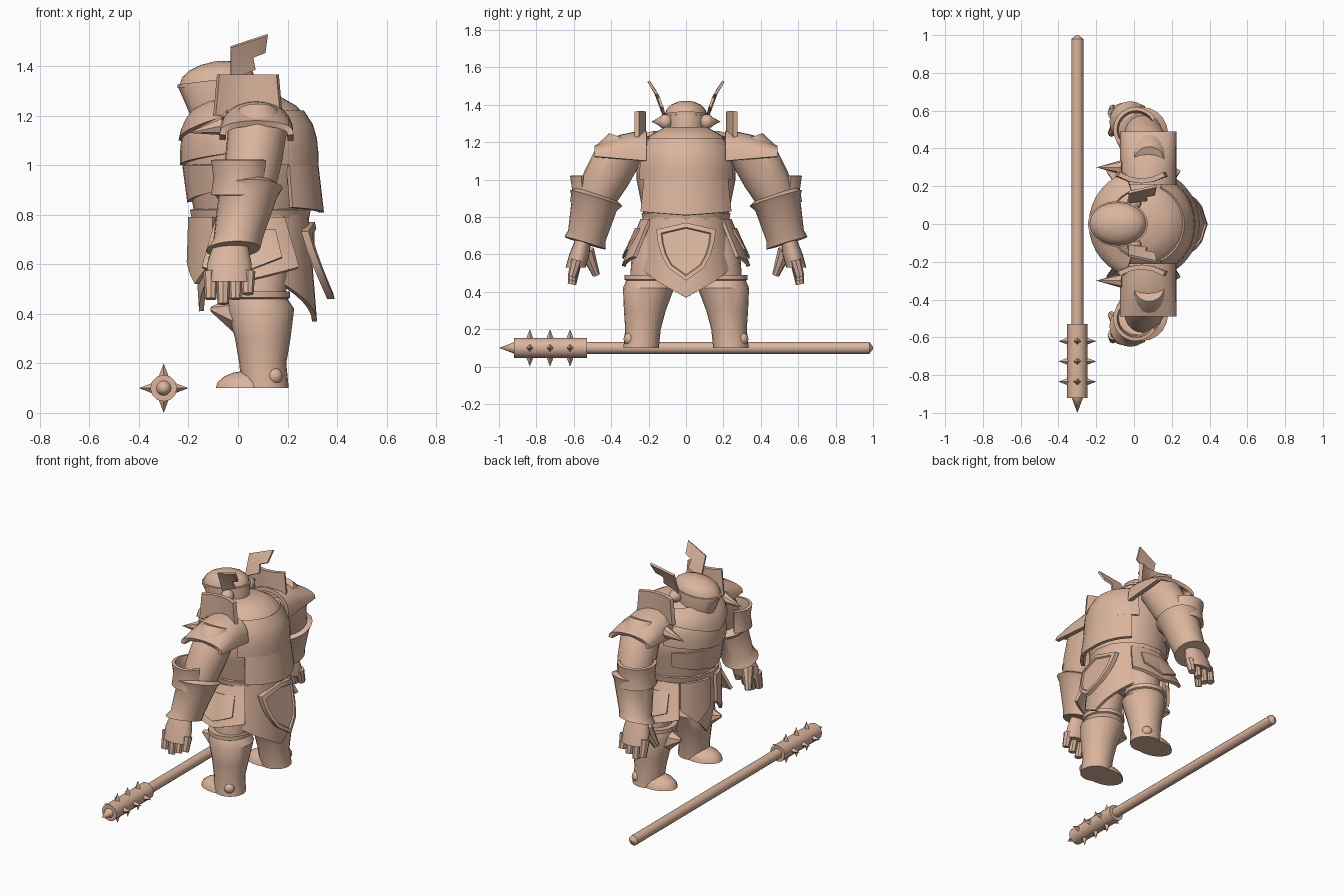
import bpy, bmesh
from math import sin, cos, pi, radians, sqrt
from mathutils import Vector, Matrix

cube = bpy.data.objects.get("Cube")
if cube:
    bpy.data.objects.remove(cube)

TAN = (.71, .46, .34, 1)
clay = bpy.data.materials.new("warm clay")
clay.use_nodes = True
clay.diffuse_color = TAN
clay.node_tree.nodes["Principled BSDF"].inputs["Base Color"].default_value = TAN
parts = []


def finish(name, bm, mirror=False, thick=None):
    """Turn a bmesh into an object, optionally thickened and mirrored across y."""
    bmesh.ops.recalc_face_normals(bm, faces=bm.faces)
    if thick:
        bmesh.ops.solidify(bm, geom=bm.faces[:], thickness=thick)
        bmesh.ops.recalc_face_normals(bm, faces=bm.faces)
    mesh = bpy.data.meshes.new(name)
    bm.to_mesh(mesh)
    bm.free()
    mesh.materials.append(clay)
    part = bpy.data.objects.new(name, mesh)
    bpy.context.collection.objects.link(part)
    if mirror:
        part.modifiers.new("mirror", 'MIRROR').use_axis = (False, True, False)
    parts.append(part)


def skin(bm, rows, closed):
    """Join rows of points with quads; closed rows become a capped solid."""
    rings = [[bm.verts.new(point) for point in row] for row in rows]
    count = len(rings[0])
    for low, high in zip(rings, rings[1:]):
        for i in range(count if closed else count - 1):
            j = (i + 1) % count
            bm.faces.new((low[i], low[j], high[j], high[i]))
    if closed:
        bm.faces.new(rings[0][::-1])
        bm.faces.new(rings[-1])


def loft(name, rings, squash=1, lean_x=0, lean_y=0, mirror=False, sides=20):
    """Solid through rings given as (x, y, z, radius)."""
    turns = [2 * pi * i / sides for i in range(sides)]
    bm = bmesh.new()
    skin(bm, [[(x + r * cos(a), y + r * squash * sin(a), z + r * (lean_x * cos(a) + lean_y * sin(a)))
               for a in turns] for x, y, z, r in rings], True)
    finish(name, bm, mirror)


def shell(name, rings, middle, spread, drop=0, lean_y=0, thick=.02, mirror=False, steps=14):
    """Curved plate through rings; the lower edge is pointed by drop."""
    bm = bmesh.new()
    rows = []
    for k, (x, y, z, r) in enumerate(rings):
        row = []
        for i in range(steps + 1):
            side = 2 * i / steps - 1
            a = radians(middle + spread * side)
            lift = drop * abs(side) * k / (len(rings) - 1)
            row.append((x + r * cos(a), y + r * sin(a), z + lift + lean_y * r * sin(a)))
        rows.append(row)
    skin(bm, rows, False)
    finish(name, bm, mirror, thick)


def girth(z):
    """Radius of the barrel-shaped body at a height."""
    return .265 * sqrt(1 - ((z - 1) / .3) ** 3) if z > 1 else .265 - .2 * (1 - z)


def body_plate(name, top, bottom, middle, spread, gap=.02, flare=0, drop=0, mirror=False, thick=.02):
    """Armour following the body, standing off by gap and flaring downward."""
    rings = []
    for k in range(5):
        f = k / 4
        z = top + (bottom - top) * f
        rings.append((BODY_X, 0, z, girth(z) + gap + flare * f))
    shell(name, rings, middle, spread, drop, thick=thick, mirror=mirror)


def dome(x, y, z, radius, height):
    """Rings of a rounded cap."""
    return [(x, y, z + height * sin(a), radius * cos(a)) for a in (k * .37 for k in range(5))]


def cones(name, items, sides=12, mirror=False):
    """Several cones in one object, each given as (base, tip, radius, tip radius)."""
    bm = bmesh.new()
    for base, tip, radius, tip_radius in items:
        base, tip = Vector(base), Vector(tip)
        axis = tip - base
        turn = axis.to_track_quat('Z', 'Y').to_matrix().to_4x4()
        bmesh.ops.create_cone(bm, cap_ends=True, segments=sides, radius1=radius, radius2=tip_radius,
                              depth=axis.length, matrix=Matrix.Translation((base + tip) / 2) @ turn)
    finish(name, bm, mirror)


def ball(name, place, radius):
    bm = bmesh.new()
    bmesh.ops.create_uvsphere(bm, u_segments=14, v_segments=8, radius=radius, matrix=Matrix.Translation(place))
    finish(name, bm, True)


# Torso and its plates; the figure faces -x, so angle 180 is its chest
BODY_X = .05
BACK, SIDE, CHEST = 0, 90, 180
levels = [.6 + .04 * k for k in range(18)]
loft("torso", [(BODY_X, 0, z, girth(z)) for z in levels], sides=28)
body_plate("breastplate", 1.2, 1, CHEST, 75, drop=.05)
body_plate("belly_plate", 1, .85, CHEST, 65, gap=.01, flare=.01, drop=.05)
body_plate("gorget", 1.26, 1.1, CHEST, 70, gap=.03, drop=.1)
body_plate("back_plate", 1.22, 1, BACK, 65, gap=.01)
body_plate("lower_back_plate", 1, .81, BACK, 55, gap=.01, flare=.06, drop=.02)
body_plate("belt", .82, .76, BACK, 180, gap=.015)

# Skirt plates
body_plate("back_skirt", .8, .37, BACK, 72, gap=.01, flare=.12, drop=.18)
body_plate("front_cloth", .78, .41, CHEST, 30, gap=.01, flare=.05, drop=.12)
body_plate("front_tassets", .79, .52, CHEST - 30, 23, gap=.03, flare=.06, drop=.09, mirror=True)
body_plate("hip_tassets", .79, .54, SIDE, 35, flare=.15, drop=.05, mirror=True)
body_plate("hip_panels", .74, .58, SIDE, 22, gap=.06, flare=.1, drop=.05, mirror=True, thick=.01)

# Crest shield on the back skirt, with a raised rim
heights = [.22 * k for k in range(5)]
edge = [(.16 * sin(pi / 2 * t ** .6), t) for t in heights]
outline = edge + [(0, 1)] + [(-y, t) for y, t in edge[:0:-1]]


def shield_row(scale, x):
    row = []
    for y, t in outline:
        rise = .5 + (t - .5) * scale
        row.append((x - .08 * rise - 1.4 * (y * scale) ** 2, y * scale, .46 + .31 * rise))
    return row


bm = bmesh.new()
skin(bm, [shield_row(1, .36), shield_row(1, .39), shield_row(.84, .39), shield_row(.8, .38)], True)
finish("back_shield", bm)

# Helmet: flared bucket, brim, domed crown, ear spikes and wings
HEAD_X = -.085
loft("helmet", [(-.05, 0, 1.14, .11), (HEAD_X, 0, 1.33, .155)] + dome(HEAD_X, 0, 1.345, .15, .075),
     squash=.76, lean_x=.12)
loft("helmet_brim", [(HEAD_X, 0, 1.33, .16), (HEAD_X, 0, 1.345, .16)], squash=.76, lean_x=.12)
ball("ear_bosses", (0, .11, 1.31), .04)
cones("ear_spikes", [((0, .13, 1.31), (0, .185, 1.31), .03, 0)], mirror=True)
wing = [(-.03, 0), (-.03, .14), (.12, .19), (.11, .12), (.06, .1), (.07, .05), (0, .02)]
bm = bmesh.new()
bm.faces.new([bm.verts.new((x, .11 + h / 7 + 1.6 * h * h, 1.34 + h)) for x, h in wing])
bmesh.ops.triangulate(bm, faces=bm.faces[:])
finish("helmet_wings", bm, True, .014)

# Shoulders: arched pauldrons, upright neck guards and chest spikes
bm = bmesh.new()
arches = []
for k in range(5):
    top = 1.26 - .005 * k * k
    low = 1.1 + .006 * k
    angles = [pi * i / 12 for i in range(13)]
    arches.append([(.075 + .15 * cos(a), .21 + .07 * k, low + (top - low) * abs(sin(a)) ** .7) for a in angles])
skin(bm, arches, False)
finish("pauldrons", bm, True, .025)
bm = bmesh.new()
skin(bm, [[(.04 + width * s, .24 + .035 * s * s, z) for s in (-1, -.5, 0, .5, 1)]
          for z, width in ((1.2, .13), (1.365, .115))], False)
finish("neck_guards", bm, True, .025)
cones("chest_spikes", [((-.06, .3, 1.16), (-.2, .3, 1.13), .04, 0)], mirror=True, sides=8)

# Arms with flared guards and open elbow cuffs
loft("upper_arms", [(.08, .33, 1.22, .08), (.08, .35, 1.15, .12), (.06, .43, 1, .115), (.05, .48, .9, .1)],
     lean_y=.35, mirror=True)
guard = [(.04, .48, .92, .11), (.04, .48, .9, .14), (.04, .49, .87, .12), (0, .53, .7, .1), (-.02, .54, .66, .11)]
loft("forearm_guards", guard, lean_x=.05, lean_y=.3, mirror=True)
cuff = [(.01, .5, 1.02, .12), (.01, .5, .95, .11), (.01, .5, .88, .12)]
shell("elbow_cuffs", cuff, SIDE + 40, 100, mirror=True)

# Hands
loft("palms", [(-.03, .55, .68, .07), (-.035, .57, .6, .09), (-.035, .59, .53, .09)], squash=.6, mirror=True)
digits = [((-.08, .53, .62), (-.12, .48, .49), .04, .02)]
for k in range(4):
    x = .05 * k - .11
    digits.append(((x, .585, .57), (x, .61, .44 + .02 * abs(k - 1)), .03, .023))
cones("fingers", digits, sides=8, mirror=True)

# Legs
loft("thighs", [(.08, .13, .76, .11), (.09, .17, .6, .12), (.09, .2, .46, .1)], mirror=True)
boot = [(.11, .24, .1, .095), (.1, .23, .2, .095), (.1, .22, .3, .112), (.09, .2, .42, .137),
        (.08, .2, .46, .12), (.08, .2, .465, .13), (.08, .2, .49, .13)]
loft("boots", boot, mirror=True)
cones("knee_guards", [((0, .2, .4), (-.11, .21, .42), .08, .01)], sides=6, mirror=True)
loft("feet", dome(.04, .235, .1, .13, .07), squash=.7, mirror=True)
ball("ankle_studs", (.147, .3, .148), .034)

# Spiked mace lying in front of the figure
def along(y, dx=0, dz=0):
    return (-.3 + dx, y, .1 + dz)


cones("mace_shaft", [(along(-.53), along(.98), .032, .032), (along(.98), along(1), .032, .006)])
cones("mace_head", [(along(-.92), along(-.53), .054, .054), (along(-.92), along(-1), .03, 0)])
spikes = []
for y in (-.835, -.727, -.62):
    for dx, dz in ((.1, 0), (-.1, 0), (0, .1), (0, -.1)):
        spikes.append((along(y, dx * .45, dz * .45), along(y, dx, dz), .021, 0))
cones("mace_spikes", spikes, sides=4)

# Smooth shading with crisp edges
bpy.ops.object.select_all(action='DESELECT')
for part in parts:
    part.select_set(True)
bpy.context.view_layer.objects.active = parts[0]
bpy.ops.object.shade_smooth_by_angle(angle=radians(35))
